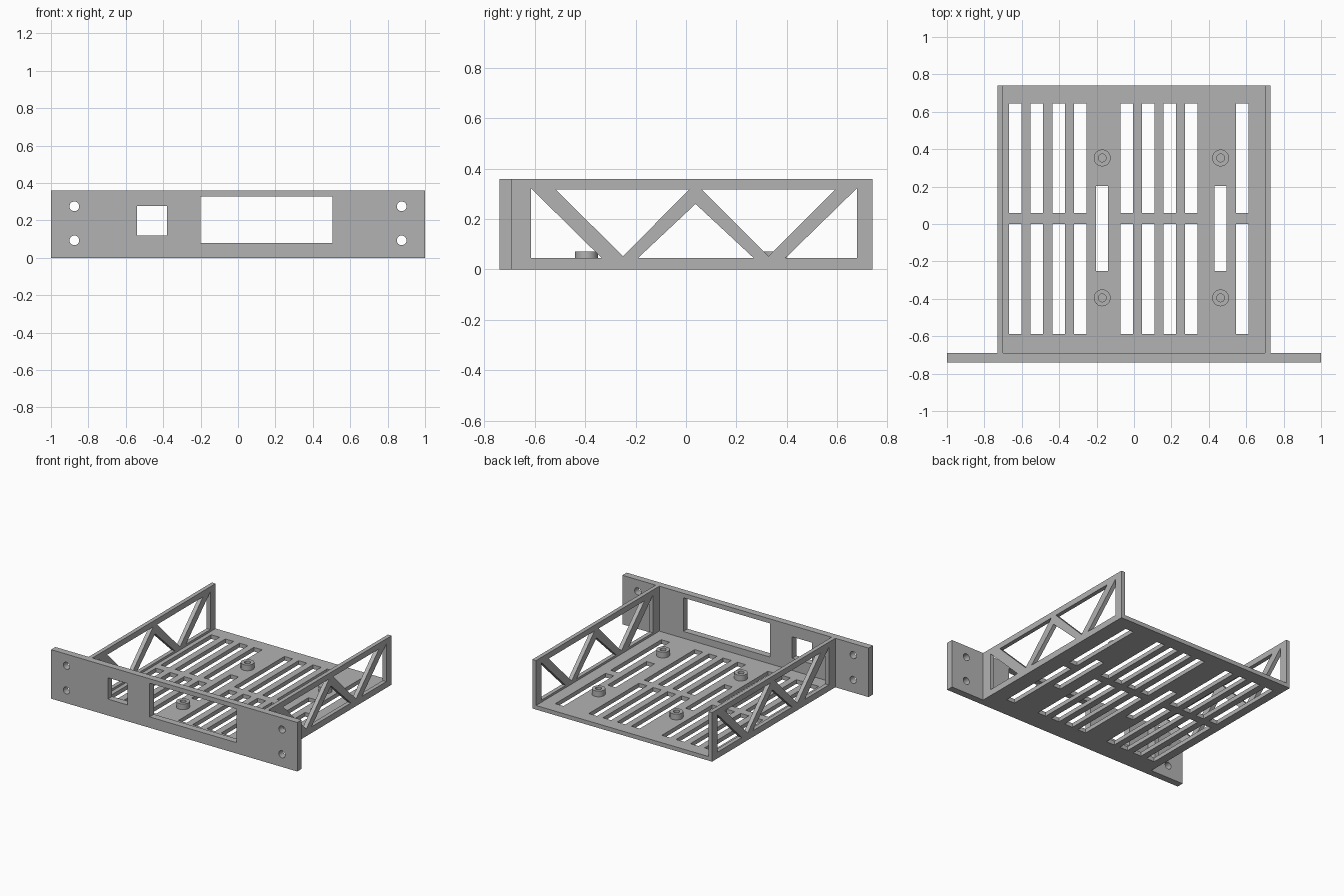
import bpy, bmesh, math
from mathutils import Matrix, Vector

old = bpy.data.objects.get("Cube")
if old:
    bpy.data.objects.remove(old, do_unlink=True)

GREY = (0.45, 0.45, 0.45, 1)
grey = bpy.data.materials.new("plain grey")
grey.use_nodes = True
grey.diffuse_color = GREY
grey.node_tree.nodes["Principled BSDF"].inputs["Base Color"].default_value = GREY


def rect(u0, u1, v0, v1):
    return [(u0, v0), (u1, v0), (u1, v1), (u0, v1)]


def circle(u, v, r, n=32):
    return [(u + r * math.cos(2 * math.pi * i / n), v + r * math.sin(2 * math.pi * i / n))
            for i in range(n)]


def plate(name, loops, thickness, origin, u=(1, 0, 0), v=(0, 1, 0)):
    """Extrude an outline with holes; u and v give the drawing plane."""
    curve = bpy.data.curves.new(name, "CURVE")
    curve.dimensions = "2D"
    curve.fill_mode = "BOTH"
    curve.extrude = thickness / 2
    for loop in loops:
        spline = curve.splines.new("POLY")
        spline.points.add(len(loop) - 1)
        for point, (a, b) in zip(spline.points, loop):
            point.co = (a, b, 0, 1)
        spline.use_cyclic_u = True
    temp = bpy.data.objects.new(name + " outline", curve)
    bpy.context.collection.objects.link(temp)
    deps = bpy.context.evaluated_depsgraph_get()
    mesh = bpy.data.meshes.new_from_object(temp.evaluated_get(deps))
    bpy.data.objects.remove(temp, do_unlink=True)

    # weld caps to sides and place in the drawing plane
    u, v = Vector(u), Vector(v)
    w = u.cross(v)
    frame = Matrix((u, v, w)).transposed().to_4x4()
    frame.translation = Vector(origin) + w * thickness / 2
    bm = bmesh.new()
    bm.from_mesh(mesh)
    bmesh.ops.remove_doubles(bm, verts=bm.verts, dist=0.0001)
    bmesh.ops.transform(bm, matrix=frame, verts=bm.verts)
    bmesh.ops.recalc_face_normals(bm, faces=bm.faces)
    bm.to_mesh(mesh)
    bm.free()
    mesh.name = name
    mesh.materials.clear()
    mesh.materials.append(grey)
    obj = bpy.data.objects.new(name, mesh)
    bpy.context.collection.objects.link(obj)
    bpy.ops.object.select_all(action="DESELECT")
    obj.select_set(True)
    bpy.context.view_layer.objects.active = obj
    bpy.ops.object.shade_smooth_by_angle(angle=math.radians(30))
    return obj


HEIGHT, FLOOR, WALL = 0.36, 0.03, 0.03
FRONT, BACK, INNER = -0.69, 0.74, 0.70

# Front panel with two windows and mounting holes
panel = [rect(-1, 1, 0, HEIGHT),
         rect(-0.54, -0.38, 0.12, 0.277),
         rect(-0.2, 0.505, 0.08, 0.327)]
panel += [circle(x, z, 0.026) for x in (-0.875, 0.875) for z in (0.093, 0.275)]
plate("front_panel", panel, 0.05, (0, FRONT, 0), v=(0, 0, 1))

# Floor with two rows of vent slots and two short cable slots
floor = [rect(-INNER, INNER, FRONT, BACK)]
starts = [first + 0.1155 * i for first in (-0.668, -0.073) for i in range(4)] + [0.545]
for x in starts:
    for y0, y1 in ((-0.587, 0.0), (0.06, 0.643)):
        floor.append(rect(x, x + 0.067, y0, y1))
for x in (-0.17, 0.463):
    floor.append(rect(x - 0.032, x + 0.032, -0.25, 0.203))
plate("floor", floor, FLOOR, (0, 0, 0))

# Side walls with truss openings
LOW, HIGH = 0.046, 0.318
truss = [rect(FRONT, BACK, 0, HEIGHT),
         [(-0.615, LOW), (-0.335, LOW), (-0.615, 0.322)],
         [(-0.518, HIGH), (0.014, HIGH), (-0.25, 0.053)],
         [(-0.19, LOW), (0.268, LOW), (0.038, 0.26)],
         [(0.062, HIGH), (0.593, HIGH), (0.327, 0.053)],
         [(0.395, LOW), (0.678, LOW), (0.678, 0.322)]]
for side, x in (("left", INNER), ("right", -INNER - WALL)):
    plate(side + "_wall", truss, WALL, (x, 0, 0), u=(0, 1, 0), v=(0, 0, 1))

# Standoffs for a circuit board
for side, x in (("right", -0.17), ("left", 0.463)):
    for end, y in (("front", -0.395), ("back", 0.353)):
        plate(f"{end}_{side}_standoff", [circle(x, y, 0.045), circle(x, y, 0.021)],
              0.042, (0, 0, FLOOR))
